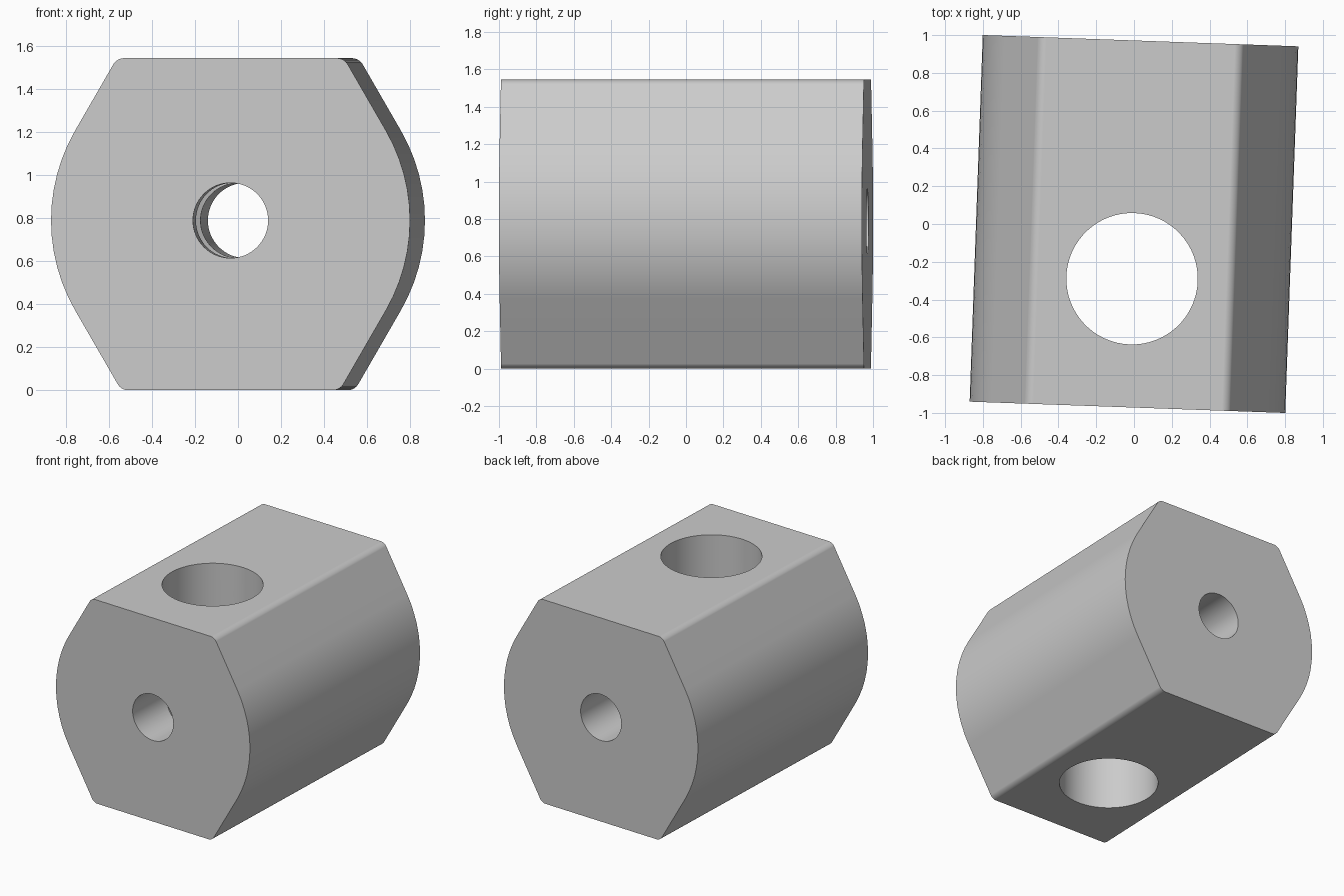
import bpy, bmesh, math
from mathutils import Matrix, Vector

cube = bpy.data.objects.get("Cube")
if cube:
    bpy.data.objects.remove(cube, do_unlink=True)

RADIUS = 0.836       # rounded sides
HALF_LEN = 0.971     # half length along y
AXIS_Z, TOP_Z = 0.79, 1.545
TURN = Matrix.Rotation(math.radians(-2.05), 4, 'Z')

grey = bpy.data.materials.new("plain grey")
grey.use_nodes = True
grey.diffuse_color = (0.6, 0.6, 0.6, 1)
grey.node_tree.nodes["Principled BSDF"].inputs["Base Color"].default_value = (0.6, 0.6, 0.6, 1)


def add_object(name, bm):
    bmesh.ops.recalc_face_normals(bm, faces=bm.faces)
    mesh = bpy.data.meshes.new(name)
    bm.to_mesh(mesh)
    bm.free()
    mesh.materials.append(grey)
    obj = bpy.data.objects.new(name, mesh)
    bpy.context.collection.objects.link(obj)
    return obj


def cylinder_cutter(name, radius, matrix):
    bm = bmesh.new()
    bmesh.ops.create_cone(bm, cap_ends=True, segments=64, radius1=radius,
                          radius2=radius, depth=3, matrix=matrix)
    obj = add_object(name, bm)
    obj.hide_render = True
    return obj


# Cross-section: side arcs that run tangent into slanted flats
def flat_corner(z):
    a = math.radians(30)
    rise = abs(z - AXIS_Z) - RADIUS * math.sin(a)
    return (RADIUS * math.cos(a) - rise * math.tan(a), z)


arc = [(RADIUS * math.cos(a), AXIS_Z + RADIUS * math.sin(a))
       for a in (math.radians(5 * i - 30) for i in range(13))]
half = [flat_corner(0), *arc, flat_corner(TOP_Z)]
outline = half + [(-x, z) for x, z in reversed(half)]

# Block: extruded section with softened long corners
bm = bmesh.new()
face = bm.faces.new([bm.verts.new((x, -HALF_LEN, z)) for x, z in outline])
swept = bmesh.ops.extrude_face_region(bm, geom=[face])["geom"]
bmesh.ops.translate(bm, vec=Vector((0, 2 * HALF_LEN, 0)),
                    verts=[v for v in swept if isinstance(v, bmesh.types.BMVert)])
bmesh.ops.recalc_face_normals(bm, faces=bm.faces)
corners = [e for e in bm.edges
           if abs(e.verts[0].co.y - e.verts[1].co.y) > 1
           and (e.verts[0].co.z < 0.001 or e.verts[0].co.z > TOP_Z - 0.001)]
bmesh.ops.bevel(bm, geom=corners, offset=0.03, segments=5, profile=0.5, affect='EDGES')
bm.transform(TURN)
block = add_object("drilled_block", bm)

# Holes: a wide vertical bore and a narrow one along the length
cutters = [
    cylinder_cutter("wide_bore_cutter", 0.348,
                    TURN @ Matrix.Translation((0, -0.29, AXIS_Z))),
    cylinder_cutter("long_bore_cutter", 0.175,
                    TURN @ Matrix.Translation((0, 0, AXIS_Z))
                    @ Matrix.Rotation(math.pi / 2, 4, 'X')),
]
bpy.ops.object.select_all(action='DESELECT')
bpy.context.view_layer.objects.active = block
block.select_set(True)
for cutter in cutters:
    mod = block.modifiers.new("bore", 'BOOLEAN')
    mod.operation = 'DIFFERENCE'
    mod.solver = 'EXACT'
    mod.object = cutter
    bpy.ops.object.modifier_apply(modifier=mod.name)
for cutter in cutters:
    bpy.data.objects.remove(cutter, do_unlink=True)

# Smooth curves, crisp rims, flat faces kept flat
bpy.ops.object.shade_smooth_by_angle(angle=math.radians(30))
weighted = block.modifiers.new("flat faces", 'WEIGHTED_NORMAL')
weighted.keep_sharp = True
